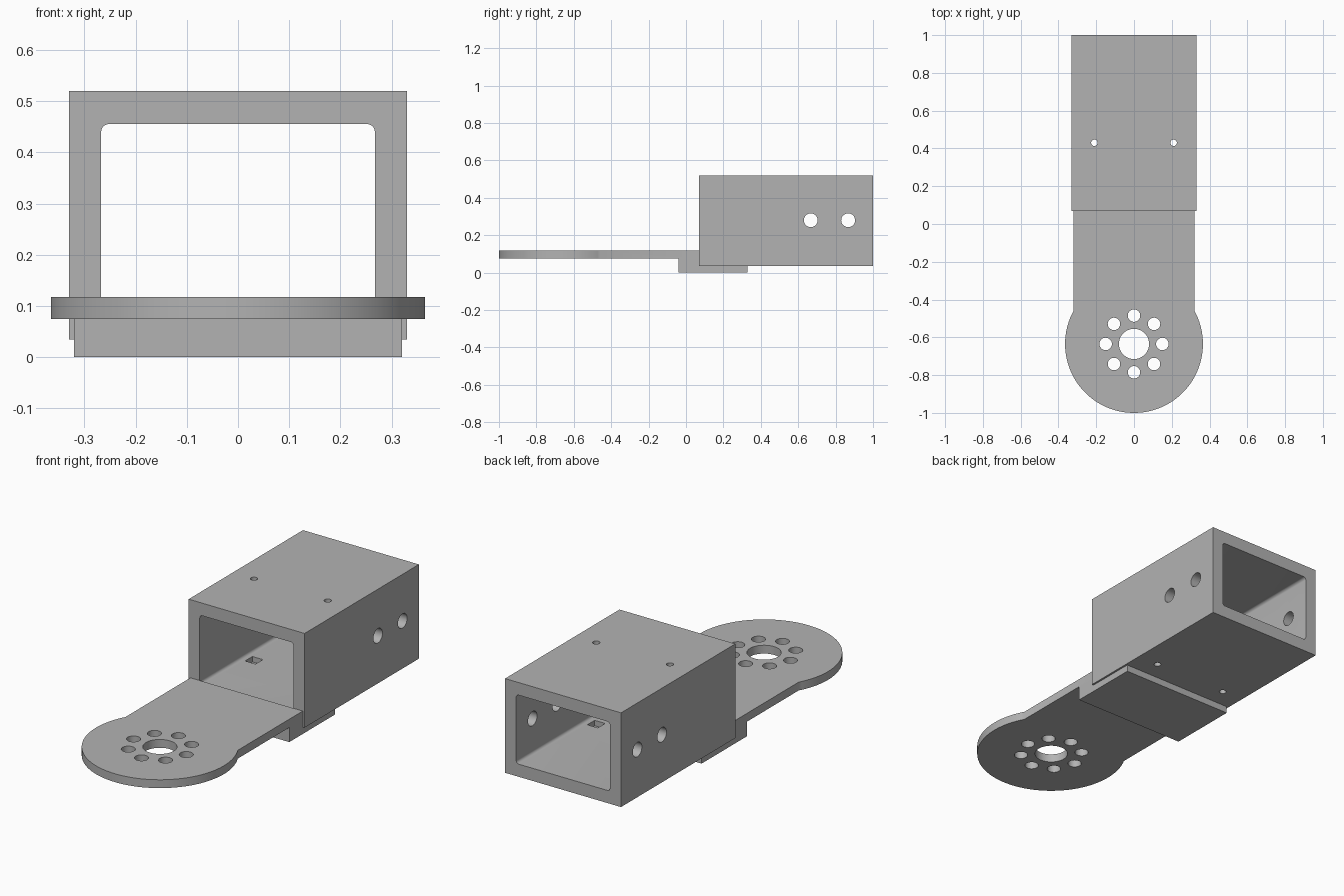
import bpy, bmesh, math
from mathutils import Vector

cube = bpy.data.objects.get("Cube")
if cube:
    bpy.data.objects.remove(cube, do_unlink=True)

grey = bpy.data.materials.new("plain grey")
grey.use_nodes = True
colour = (0.45, 0.45, 0.45, 1)
grey.diffuse_color = colour
grey.node_tree.nodes["Principled BSDF"].inputs["Base Color"].default_value = colour


def prism(name, outline, axis, start, end):
    """Extrude a 2D outline along an axis; outline uses the other two axes in order."""
    def place(a, b, depth):
        return {"x": (depth, a, b), "y": (a, depth, b), "z": (a, b, depth)}[axis]
    bm = bmesh.new()
    face = bm.faces.new([bm.verts.new(place(a, b, start)) for a, b in outline])
    far = bmesh.ops.extrude_face_region(bm, geom=[face])["geom"]
    bmesh.ops.translate(bm, vec=Vector(place(0, 0, end - start)),
                        verts=[v for v in far if isinstance(v, bmesh.types.BMVert)])
    bmesh.ops.recalc_face_normals(bm, faces=bm.faces)
    mesh = bpy.data.meshes.new(name)
    bm.to_mesh(mesh)
    bm.free()
    mesh.materials.append(grey)
    obj = bpy.data.objects.new(name, mesh)
    bpy.context.collection.objects.link(obj)
    return obj


def arc(cx, cy, r, a0, a1, n):
    return [(cx + r * math.cos(a0 + (a1 - a0) * i / n),
             cy + r * math.sin(a0 + (a1 - a0) * i / n)) for i in range(n + 1)]


def circle(cx, cy, r, n=32):
    return arc(cx, cy, r, 0, math.tau, n)[:-1]


def rect(x0, x1, y0, y1):
    return [(x0, y0), (x1, y0), (x1, y1), (x0, y1)]


def combine(target, tool, operation="DIFFERENCE"):
    mod = target.modifiers.new("shape", "BOOLEAN")
    mod.operation, mod.solver, mod.object = operation, "EXACT", tool
    bpy.context.view_layer.objects.active = target
    bpy.ops.object.modifier_apply(modifier=mod.name)
    bpy.data.objects.remove(tool, do_unlink=True)


# Square sleeve with a rounded rectangular bore
sleeve = prism("sleeve", rect(-0.33, 0.33, 0.035, 0.52), "y", 0.07, 1)
r, half, low, high = 0.015, 0.267, 0.1, 0.455
bore = []
for i, (cx, cz) in enumerate([(half - r, high - r), (r - half, high - r),
                              (r - half, low + r), (half - r, low + r)]):
    bore += arc(cx, cz, r, i * math.pi / 2, (i + 1) * math.pi / 2, 6)
combine(sleeve, prism("bore_cutter", bore, "y", 0, 1.1))

# Cross holes through both side walls
for y in (0.667, 0.867):
    combine(sleeve, prism("side_cutter", circle(y, 0.28, 0.037), "x", -0.5, 0.5))

# Vertical screw holes with square nut pockets in the floor
for x in (-0.21, 0.21):
    combine(sleeve, prism("screw_cutter", circle(x, 0.43, 0.017, 24), "z", -0.1, 0.7))
    pocket = rect(x - 0.03, x + 0.03, 0.40, 0.46)
    combine(sleeve, prism("pocket_cutter", pocket, "z", 0.072, 0.2))

# Tongue ending in a round mounting flange
cy, radius, width = -0.635, 0.365, 0.32
meet = math.acos(width / radius)
outline = arc(0, cy, radius, math.pi - meet, math.tau + meet, 96)
tongue = prism("mounting_tongue", outline + [(width, 0.07), (-width, 0.07)],
               "z", 0.075, 0.118)

# Stepped pad that carries the tongue under the sleeve
step = [(-0.04, 0), (0.33, 0), (0.33, 0.035), (0.07, 0.035), (0.07, 0.075), (-0.04, 0.075)]
combine(tongue, prism("pad", step, "x", -width, width), "UNION")

# Centre hole and bolt circle
combine(tongue, prism("hub_cutter", circle(0, cy, 0.08, 48), "z", -0.1, 0.3))
for i in range(8):
    a = i * math.tau / 8
    hole = circle(0.15 * math.cos(a), cy + 0.15 * math.sin(a), 0.033)
    combine(tongue, prism("bolt_cutter", hole, "z", -0.1, 0.3))

# Smooth round walls, keep edges sharp
bpy.ops.object.select_all(action="DESELECT")
for obj in (sleeve, tongue):
    obj.select_set(True)
    bpy.context.view_layer.objects.active = obj
bpy.ops.object.shade_smooth_by_angle(angle=math.radians(30))
